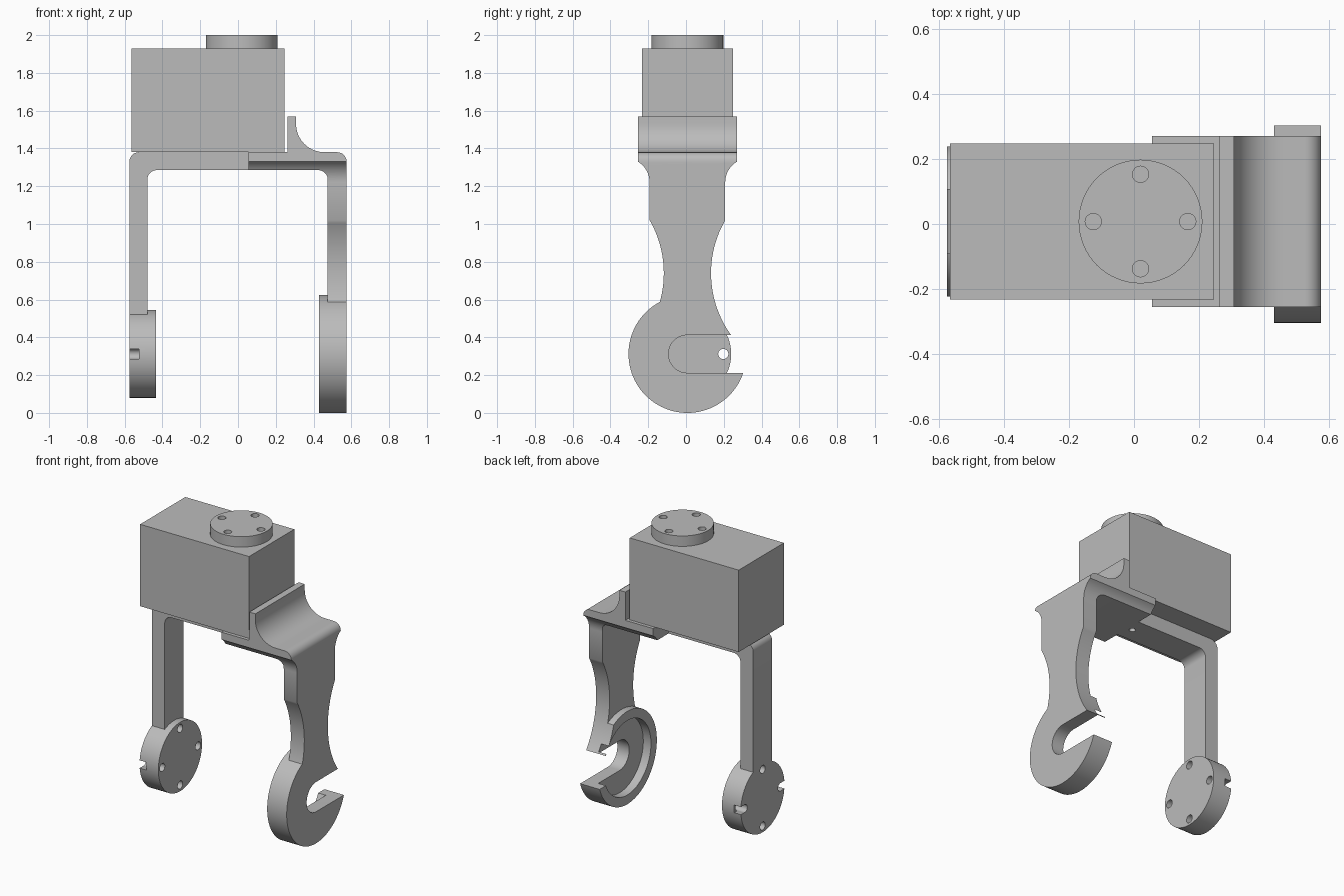
import bpy, bmesh
from math import sin, cos, radians, pi
from mathutils import Matrix, Vector

if "Cube" in bpy.data.objects:
    bpy.data.objects.remove(bpy.data.objects["Cube"])

grey = bpy.data.materials.new("light_grey")
grey.use_nodes = True
COLOUR = (0.5, 0.5, 0.5, 1)
grey.diffuse_color = COLOUR
grey.node_tree.nodes["Principled BSDF"].inputs["Base Color"].default_value = COLOUR

CY = 0.0075          # middle plane of the whole mechanism
HUB_Z = 0.312        # pivot height of both hubs
OUT = 0.575          # outer face of both legs


def make(name, bm):
    bmesh.ops.recalc_face_normals(bm, faces=bm.faces)
    mesh = bpy.data.meshes.new(name)
    bm.to_mesh(mesh)
    bm.free()
    obj = bpy.data.objects.new(name, mesh)
    bpy.context.collection.objects.link(obj)
    mesh.materials.append(grey)
    return obj


def prism(name, points, axis, lo, hi):
    """Extrude a closed outline along x (outline in y,z) or y (outline in x,z)."""
    bm = bmesh.new()
    place = (lambda a, b: (lo, a, b)) if axis == "x" else (lambda a, b: (a, lo, b))
    face = bm.faces.new([bm.verts.new(place(a, b)) for a, b in points])
    top = bmesh.ops.extrude_face_region(bm, geom=[face])["geom"]
    step = Vector((hi - lo, 0, 0)) if axis == "x" else Vector((0, hi - lo, 0))
    bmesh.ops.translate(bm, vec=step, verts=[v for v in top if isinstance(v, bmesh.types.BMVert)])
    return make(name, bm)


def box(name, x, y, z):
    return prism(name, [(x[0], z[0]), (x[1], z[0]), (x[1], z[1]), (x[0], z[1])], "y", *y)


def cylinder(name, axis, centre, radius, lo, hi, sides=64):
    """Cylinder along x (centre in y,z) or z (centre in x,y)."""
    bm = bmesh.new()
    bmesh.ops.create_cone(bm, cap_ends=True, segments=sides, radius1=radius, radius2=radius, depth=hi - lo)
    mid = (lo + hi) / 2
    if axis == "x":
        bm.transform(Matrix.Translation((mid, *centre)) @ Matrix.Rotation(pi / 2, 4, "Y"))
    else:
        bm.transform(Matrix.Translation((*centre, mid)))
    return make(name, bm)


def arc(cx, cz, r, start, end, steps=10):
    angles = [radians(start + (end - start) * i / steps) for i in range(steps + 1)]
    return [(cx + r * cos(a), cz + r * sin(a)) for a in angles]


def boolean(obj, other, operation="DIFFERENCE"):
    mod = obj.modifiers.new("cut", "BOOLEAN")
    mod.operation, mod.solver, mod.object = operation, "EXACT", other
    bpy.context.view_layer.update()
    result = bpy.data.meshes.new_from_object(obj.evaluated_get(bpy.context.evaluated_depsgraph_get()))
    obj.modifiers.clear()
    obj.data = result
    bpy.data.objects.remove(other)


def hub_holes(obj, x, angles):
    for a in angles:
        spot = (CY + 0.19 * cos(radians(a)), HUB_Z + 0.19 * sin(radians(a)))
        boolean(obj, cylinder("hole", "x", spot, 0.027, *x, 24))


# Motor housing and its round output horn
housing = box("motor_housing", (-0.565, 0.245), (CY - 0.24, CY + 0.24), (1.38, 1.93))
horn = cylinder("output_horn", "z", (0.02, CY), 0.19, 1.93, 2.0)
for a in range(0, 360, 90):
    spot = (0.02 + 0.145 * cos(radians(a)), CY + 0.145 * sin(radians(a)))
    boolean(horn, cylinder("hole", "z", spot, 0.025, 1.95, 2.1, 24))

# Narrow bracket: bar below the housing bending into a leg
outline = ([(0.055, 1.38)] + arc(-OUT + 0.05, 1.33, 0.05, 90, 180)
           + [(-OUT, 0.4), (-0.48, 0.4)]
           + arc(-0.43, 1.235, 0.05, 180, 90) + [(0.055, 1.285)])
narrow = prism("narrow_bracket", outline, "y", CY - 0.1, CY + 0.1)
boolean(narrow, cylinder("hole", "z", (0.02, CY), 0.02, 1.2, 1.37, 24))

# Solid hub on the narrow leg, with side notches running into its holes
boolean(narrow, cylinder("disc", "x", (CY, HUB_Z), 0.232, -OUT, -0.435), "UNION")
hub_holes(narrow, (-0.7, -0.3), range(0, 360, 90))
for side in (-1, 1):
    ends = sorted((CY + side * 0.19, CY + side * 0.3))
    boolean(narrow, box("notch", (-0.7, -0.525), ends, (HUB_Z - 0.026, HUB_Z + 0.026)))

# Wide bracket: plate, upright lip with a cove, and rounded bend into the arm
outline = ([(0.055, 1.285), (0.055, 1.38), (0.262, 1.38), (0.262, 1.57), (0.307, 1.57)]
           + arc(0.457, 1.53, 0.15, 180, 270)
           + arc(OUT - 0.05, 1.33, 0.05, 90, 0)
           + [(OUT, 0.35), (0.475, 0.35)] + arc(0.425, 1.235, 0.05, 0, 90))
wide = prism("wide_bracket", outline, "y", CY - 0.4, CY + 0.4)

# Arm outline with flared shoulders, used to trim the bracket
half = [(0.2, 0.3)] + arc(0.3286, 1.22, 0.1286, 180, 121) + [(0.262, 1.7)]
outline = [(CY + y, z) for y, z in half] + [(CY - y, z) for y, z in reversed(half)]
boolean(wide, prism("trim", outline, "x", -0.2, 0.8), "INTERSECT")

# Waist on one side, open hub, then the waist that also trims the hub
boolean(wide, cylinder("waist", "x", (CY - 0.685, 0.74), 0.56, 0.3, 0.8, 128))
boolean(wide, cylinder("disc", "x", (CY, HUB_Z), 0.312, 0.43, OUT, 96), "UNION")
boolean(wide, cylinder("waist", "x", (CY + 0.685, 0.74), 0.56, 0.3, 0.8, 128))

# Inner recess, holes and the sideways slot of the open hub
boolean(wide, cylinder("recess", "x", (CY, HUB_Z), 0.25, 0.3, 0.487))
hub_holes(wide, (0.3, 0.8), (90, 180, 270))
slot = arc(CY, HUB_Z, 0.1, 90, 270, 24) + [(0.6, HUB_Z - 0.1), (0.6, HUB_Z + 0.1)]
boolean(wide, prism("slot", slot, "x", 0.3, 0.8))

# Smooth the round surfaces, keep hard edges
bpy.ops.object.select_all(action="DESELECT")
for obj in (housing, horn, narrow, wide):
    obj.select_set(True)
bpy.context.view_layer.objects.active = wide
bpy.ops.object.shade_smooth_by_angle(angle=radians(30))
